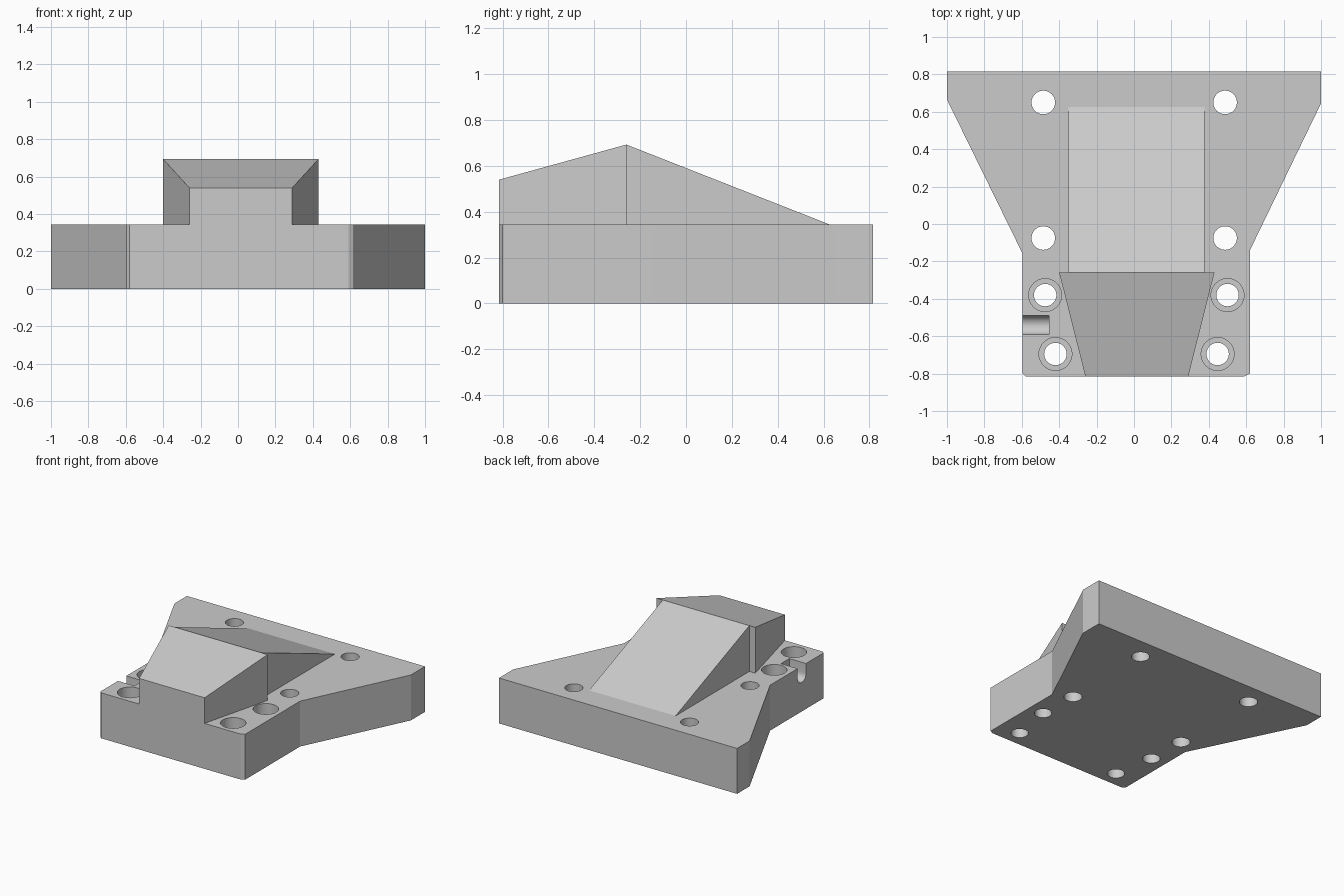
import bpy, bmesh, math
from mathutils import Matrix

cube = bpy.data.objects.get("Cube")
if cube:
    bpy.data.objects.remove(cube, do_unlink=True)

grey = bpy.data.materials.new("plain grey")
grey.use_nodes = True
grey.diffuse_color = (0.6, 0.6, 0.6, 1)
grey.node_tree.nodes["Principled BSDF"].inputs["Base Color"].default_value = (0.6, 0.6, 0.6, 1)

PLATE_TOP, FRONT, RIDGE, BACK = 0.345, -0.815, -0.26, 0.815


def prism(name, outline, z0, top, matrix=None):
    """Extrude a plan outline from z0 up to top(y), then place it."""
    bm = bmesh.new()
    low = [bm.verts.new((x, y, z0)) for x, y in outline]
    high = [bm.verts.new((x, y, top(y))) for x, y in outline]
    bm.faces.new(low)
    bm.faces.new(high)
    for i in range(len(low)):
        j = (i + 1) % len(low)
        bm.faces.new((low[i], low[j], high[j], high[i]))
    bmesh.ops.recalc_face_normals(bm, faces=bm.faces)
    if matrix:
        bm.transform(matrix)
    mesh = bpy.data.meshes.new(name)
    bm.to_mesh(mesh)
    bm.free()
    mesh.materials.append(grey)
    obj = bpy.data.objects.new(name, mesh)
    bpy.context.collection.objects.link(obj)
    return obj


def combine(target, tool, operation):
    mod = target.modifiers.new(operation.lower(), 'BOOLEAN')
    mod.operation, mod.solver, mod.object = operation, 'EXACT', tool
    bpy.context.view_layer.objects.active = target
    bpy.ops.object.modifier_apply(modifier=mod.name)
    bpy.data.objects.remove(tool, do_unlink=True)


def circle(x, y, r, count=40):
    return [(x + r * math.cos(math.tau * i / count), y + r * math.sin(math.tau * i / count))
            for i in range(count)]


def drill(x, y, r, bottom):
    combine(body, prism("hole_cutter", circle(x, y, r), bottom, lambda v: 0.45), 'DIFFERENCE')


# Flared base plate with clipped front corners
body = prism("base_with_ramp", [
    (-0.58, FRONT), (0.59, FRONT), (0.62, -0.80), (0.62, -0.14), (1, 0.645), (1, BACK),
    (-1, BACK), (-1, 0.665), (-0.595, -0.16), (-0.595, -0.80)], 0, lambda y: PLATE_TOP)

# Tapered front wedge rising to the ridge
wedge = prism("front_wedge", [(-0.26, FRONT), (0.29, FRONT), (0.43, RIDGE), (-0.40, RIDGE)],
              0.2, lambda y: 0.54 + 0.153 * (y - FRONT) / (RIDGE - FRONT))
combine(body, wedge, 'UNION')

# Long back ramp falling to the plate
ramp = prism("back_ramp", [(-0.35, RIDGE), (0.377, RIDGE), (0.377, 0.625), (-0.35, 0.625)],
             0.2, lambda y: 0.693 - (0.693 - PLATE_TOP) * (y - RIDGE) / (0.625 - RIDGE))
combine(body, ramp, 'UNION')

# Plain through holes
for y in (0.65, -0.075):
    for x in (-0.485, 0.487):
        drill(x, y, 0.063, -0.1)

# Counterbored holes beside the wedge
for x, y in ((-0.475, -0.38), (0.50, -0.38), (-0.42, -0.695), (0.447, -0.695)):
    drill(x, y, 0.088, 0.18)
    drill(x, y, 0.06, -0.1)

# Round-bottomed side slot, its profile turned to run along x
profile = [(-0.05, 0.2), (0.05, 0.2)]
profile += [(0.05 * math.cos(a), -0.05 * math.sin(a))
            for a in (math.pi * i / 12 for i in range(13))]
to_side = Matrix(((0, 0, 1, 0), (1, 0, 0, -0.54), (0, 1, 0, 0.27), (0, 0, 0, 1)))
slot = prism("slot_cutter", profile, -0.7, lambda v: -0.455, to_side)
combine(body, slot, 'DIFFERENCE')

# Smooth hole walls, crisp edges
bpy.ops.object.select_all(action='DESELECT')
body.select_set(True)
bpy.context.view_layer.objects.active = body
bpy.ops.object.shade_smooth_by_angle(angle=math.radians(20))
